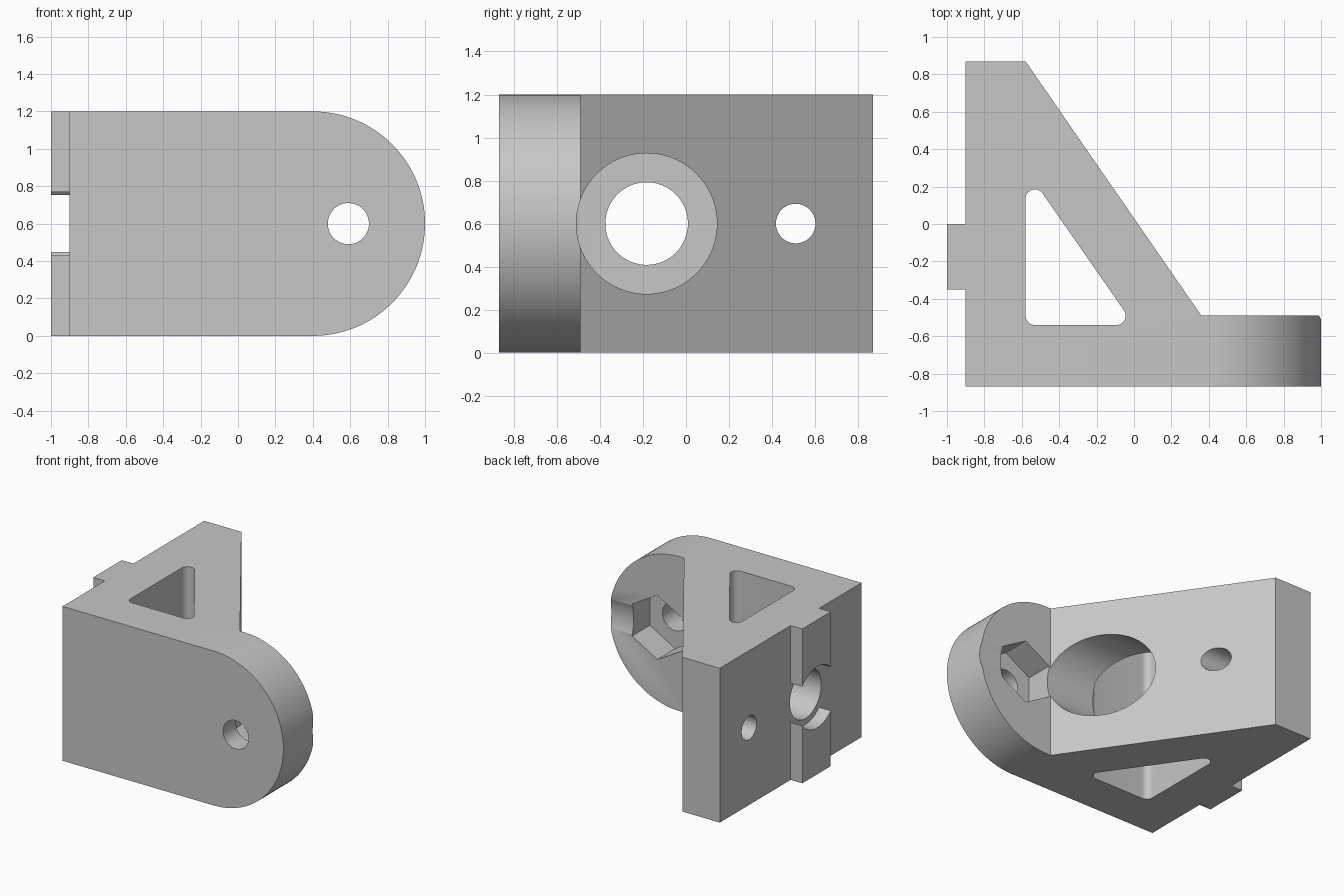
import bpy
import bmesh
from math import cos, sin, pi, radians

if "Cube" in bpy.data.objects:
    bpy.data.objects.remove(bpy.data.objects["Cube"], do_unlink=True)

HEIGHT = 1.2
MID = HEIGHT / 2

grey = bpy.data.materials.new("plain grey")
grey.use_nodes = True
grey.diffuse_color = (0.57, 0.57, 0.57, 1)
grey.node_tree.nodes["Principled BSDF"].inputs["Base Color"].default_value = grey.diffuse_color


def arc(centre, radius, start, end, steps):
    """Points along an arc, angles in degrees."""
    angles = [radians(start + (end - start) * i / steps) for i in range(steps + 1)]
    return [(centre[0] + radius * cos(a), centre[1] + radius * sin(a)) for a in angles]


def circle(centre, radius, sides=64, turn=0):
    return arc(centre, radius, turn, turn + 360, sides)[:-1]


def prism(name, outline, axis, low, high):
    """Extrude a 2D outline along an axis between two positions."""
    place = {"x": lambda u, v, w: (w, u, v),
             "y": lambda u, v, w: (u, w, v),
             "z": lambda u, v, w: (u, v, w)}[axis]
    bm = bmesh.new()
    bottom = [bm.verts.new(place(u, v, low)) for u, v in outline]
    top = [bm.verts.new(place(u, v, high)) for u, v in outline]
    bm.faces.new(bottom)
    bm.faces.new(top)
    for i in range(len(outline)):
        j = (i + 1) % len(outline)
        bm.faces.new((bottom[i], bottom[j], top[j], top[i]))
    bmesh.ops.recalc_face_normals(bm, faces=bm.faces)
    mesh = bpy.data.meshes.new(name)
    bm.to_mesh(mesh)
    bm.free()
    mesh.materials.append(grey)
    obj = bpy.data.objects.new(name, mesh)
    bpy.context.collection.objects.link(obj)
    return obj


def combine(target, cutter, operation="DIFFERENCE"):
    """Apply a boolean and discard the cutter."""
    mod = target.modifiers.new(cutter.name, "BOOLEAN")
    mod.operation = operation
    mod.solver = "EXACT"
    mod.object = cutter
    bpy.context.view_layer.objects.active = target
    bpy.ops.object.modifier_apply(modifier=mod.name)
    bpy.data.objects.remove(cutter, do_unlink=True)


# Bracket plan: front flange, sloping gusset, side wall and locating tab
plan = [(-0.9, -0.87), (1.1, -0.87), (1.1, -0.49), (0.36, -0.49), (-0.58, 0.87),
        (-0.9, 0.87), (-0.9, 0), (-1, 0), (-1, -0.35), (-0.9, -0.35)]
bracket = prism("bracket", plan, "z", -0.1, HEIGHT + 0.1)

# Front outline with the rounded flange end
rounded = [(-1.1, HEIGHT), (-1.1, 0)] + arc((0.4, MID), MID, -90, 90, 64)
combine(bracket, prism("flange_outline", rounded, "y", -1, 1), "INTERSECT")

# Triangular lightening pocket with rounded corners
pocket = (arc((-0.53, -0.49), 0.05, 180, 270, 10)
          + arc((-0.095, -0.49), 0.05, 270, 395, 12)
          + arc((-0.53, 0.135), 0.05, 35, 180, 14))
combine(bracket, prism("triangle_pocket", pocket, "z", -0.2, HEIGHT + 0.2))

# Side bores: tab relief, wall hole, access bore and small bolt hole
bore = (-0.183, MID)
combine(bracket, prism("tab_relief", circle(bore, 0.238), "x", -1.2, -0.9))
combine(bracket, prism("wall_hole", circle(bore, 0.192), "x", -1.3, -0.4))
combine(bracket, prism("access_bore", circle(bore, 0.327, 96), "x", -0.575, 1.2))
combine(bracket, prism("bolt_hole", circle((0.51, MID), 0.092, 48), "x", -1.2, 1.2))

# Flange hole with a hexagonal nut recess behind it
nut = (0.59, MID)
combine(bracket, prism("flange_hole", circle(nut, 0.11, 48), "y", -1, -0.6))
combine(bracket, prism("nut_recess", circle(nut, 0.25, 6, 90), "y", -0.71, -0.4))

# Smooth the curved walls, keep edges crisp
bpy.ops.object.select_all(action="DESELECT")
bracket.select_set(True)
bpy.context.view_layer.objects.active = bracket
bpy.ops.object.shade_smooth_by_angle(angle=radians(30))
